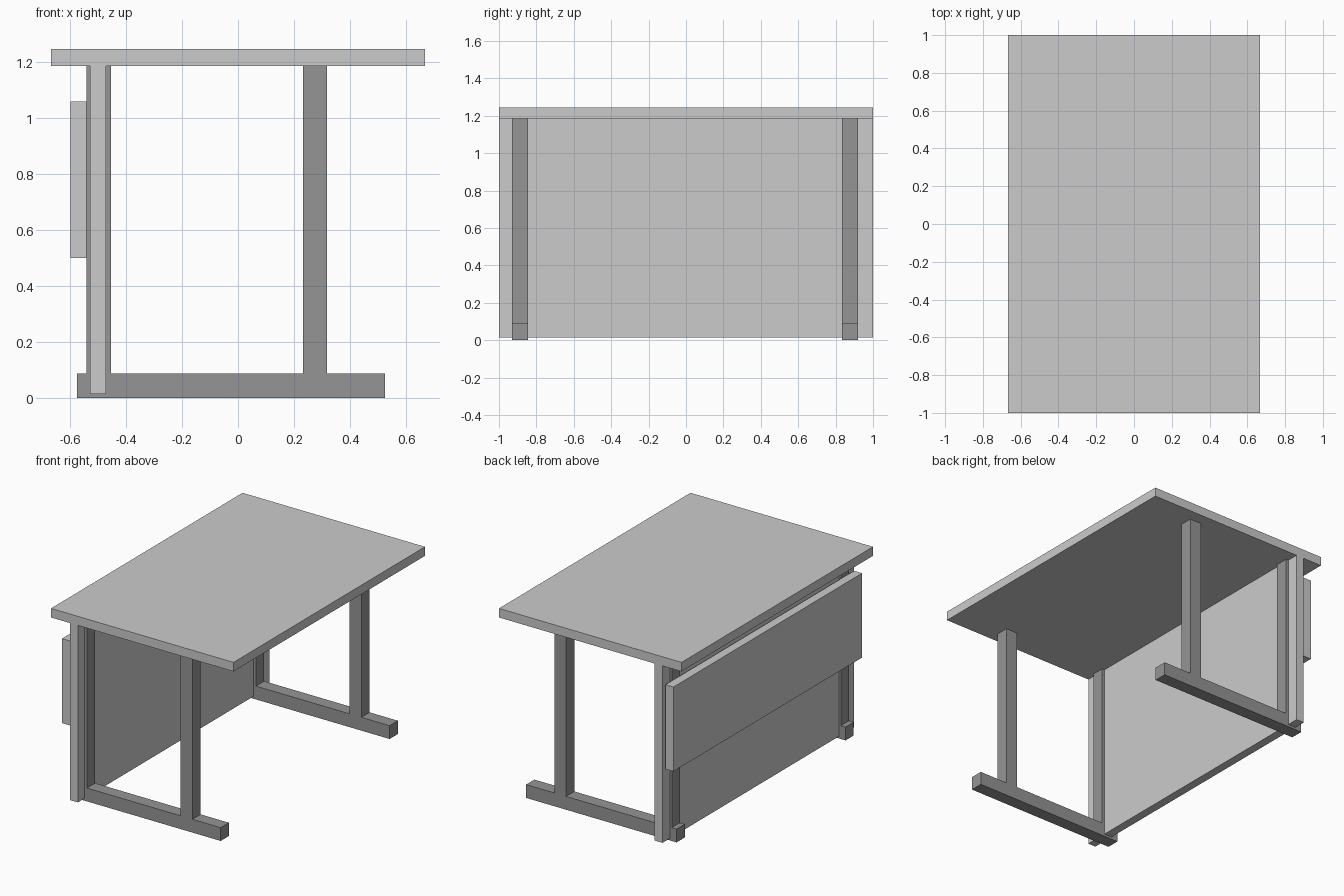
import bpy
import bmesh
from mathutils import Vector

if "Cube" in bpy.data.objects:
    bpy.data.objects.remove(bpy.data.objects["Cube"])

dark = bpy.data.materials.new("dark_frame")
dark.diffuse_color = (0.3, 0.3, 0.3, 1)
dark.use_nodes = True
dark.node_tree.nodes["Principled BSDF"].inputs["Base Color"].default_value = dark.diffuse_color


def box(name, x, y, z, mat=None):
    """Box from (min, max) ranges on each axis."""
    me = bpy.data.meshes.new(name)
    bm = bmesh.new()
    bmesh.ops.create_cube(bm, size=1)
    size = Vector((x[1] - x[0], y[1] - y[0], z[1] - z[0]))
    bmesh.ops.scale(bm, vec=size, verts=bm.verts)
    bm.to_mesh(me)
    bm.free()
    ob = bpy.data.objects.new(name, me)
    ob.location = ((x[0] + x[1]) / 2, (y[0] + y[1]) / 2, (z[0] + z[1]) / 2)
    if mat:
        me.materials.append(mat)
    bpy.context.collection.objects.link(ob)
    return ob


# Tabletop
box("tabletop", (-0.667, 0.667), (-1, 1), (1.185, 1.245))

# Full-height modesty panel and the outer panel mounted behind it
box("modesty_panel", (-0.528, -0.471), (-1, 1), (0.015, 1.185))
box("outer_panel", (-0.598, -0.54), (-0.985, 0.985), (0.5, 1.058))

# Leg frames: a floor runner with two posts at each end
for side, y in (("near", (-0.93, -0.845)), ("far", (0.834, 0.92))):
    box(side + "_foot", (-0.575, 0.525), y, (0, 0.088), dark)
    box(side + "_back_leg", (-0.54, -0.453), y, (0.088, 1.185), dark)
    box(side + "_front_leg", (0.232, 0.318), y, (0.088, 1.185), dark)
